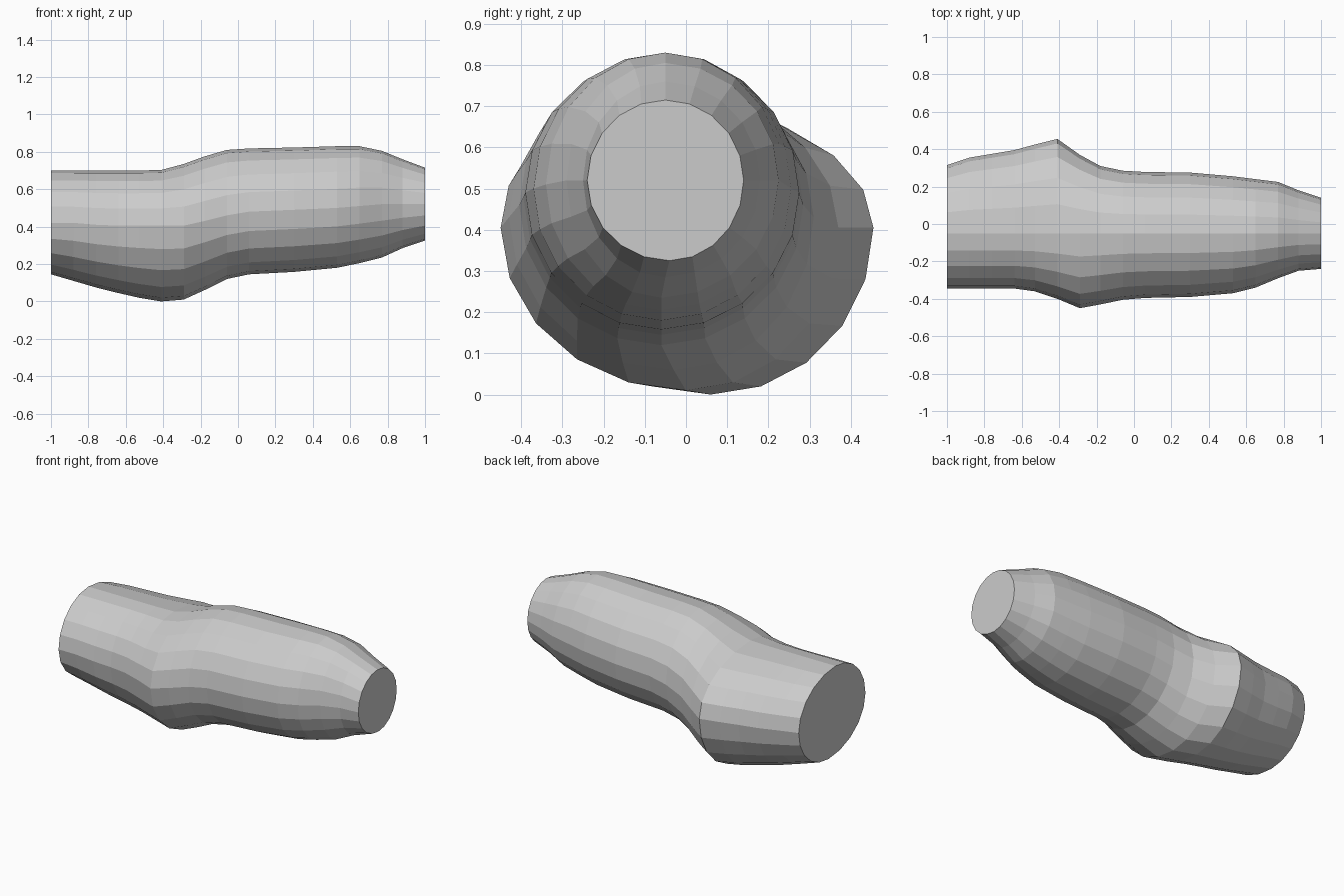
import bpy, bmesh
from math import cos, sin, pi

SIDES = 20

# Cross-sections: x, y min, y max, z bottom, z top, z of widest, y of lowest point
SECTIONS = [
    (-1.00, -0.345, 0.315, 0.145, 0.70, 0.42, 0.02),
    (-0.88, -0.345, 0.355, 0.11, 0.70, 0.42, 0.03),
    (-0.76, -0.345, 0.375, 0.075, 0.70, 0.41, 0.04),
    (-0.64, -0.345, 0.395, 0.045, 0.70, 0.405, 0.05),
    (-0.53, -0.36, 0.425, 0.02, 0.70, 0.405, 0.06),
    (-0.41, -0.40, 0.455, 0.00, 0.703, 0.405, 0.06),
    (-0.29, -0.45, 0.37, 0.01, 0.735, 0.405, 0.00),
    (-0.18, -0.43, 0.31, 0.06, 0.775, 0.43, -0.03),
    (-0.06, -0.405, 0.285, 0.12, 0.81, 0.46, -0.06),
    (0.06, -0.395, 0.278, 0.145, 0.818, 0.48, -0.06),
    (0.30, -0.39, 0.275, 0.158, 0.823, 0.49, -0.06),
    (0.53, -0.37, 0.255, 0.18, 0.83, 0.50, -0.06),
    (0.65, -0.34, 0.24, 0.205, 0.83, 0.51, -0.06),
    (0.77, -0.29, 0.225, 0.235, 0.805, 0.52, -0.06),
    (0.88, -0.25, 0.18, 0.285, 0.76, 0.52, -0.05),
    (1.00, -0.24, 0.14, 0.325, 0.715, 0.52, -0.04),
]


def ring(bm, x, y0, y1, z0, z1, zw, yb):
    """One lopsided oval with a different radius in each quadrant."""
    verts = []
    yt = -0.05
    for i in range(SIDES):
        a = 2 * pi * i / SIDES
        c, s = cos(a), sin(a)
        yc = yt if s >= 0 else yb
        y = yc + (c * (y1 - yc) if c >= 0 else c * (yc - y0))
        z = zw + (s * (z1 - zw) if s >= 0 else s * (zw - z0))
        verts.append(bm.verts.new((x, y, z)))
    return verts


# Faceted bent trunk, lofted along x with flat end caps
bm = bmesh.new()
rings = [ring(bm, *sec) for sec in SECTIONS]
for a, b in zip(rings, rings[1:]):
    for i in range(SIDES):
        j = (i + 1) % SIDES
        bm.faces.new((a[i], a[j], b[j], b[i]))
bm.faces.new(rings[0])
bm.faces.new(rings[-1])
bmesh.ops.recalc_face_normals(bm, faces=bm.faces)

mesh = bpy.data.meshes.new("trunk")
bm.to_mesh(mesh)
bm.free()
bpy.context.collection.objects.link(bpy.data.objects.new("trunk", mesh))
